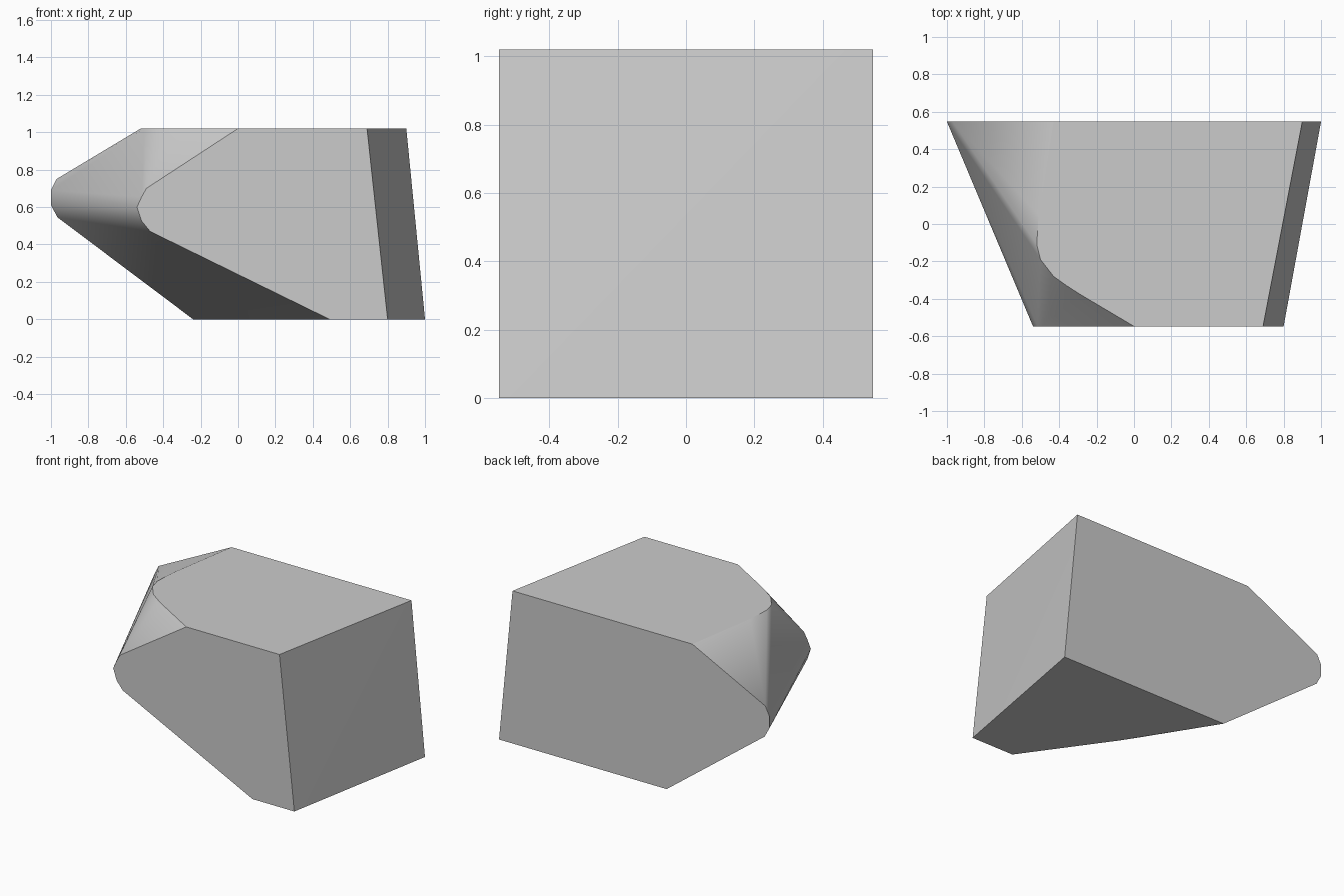
import bpy, bmesh, math

if "Cube" in bpy.data.objects:
    bpy.data.objects.remove(bpy.data.objects["Cube"])

H = 1.02      # block height
D = 0.547     # half depth

# front outline (x, z), clockwise from the top right
front = [(0.69, H), (0.0, H), (-0.49, 0.70), (-0.515, 0.655), (-0.54, 0.60),
         (-0.515, 0.525), (-0.47, 0.47), (0.49, 0), (0.80, 0)]
# back outline (x, z)
back = [(0.90, H), (-0.43, H), (-0.97, 0.75), (-1.0, 0.69), (-1.0, 0.61),
        (-0.965, 0.545), (-0.24, 0), (1.0, 0)]
# rounded shoulder along the top edge (x, y)
shoulder = [(-0.29, -0.375), (-0.36, -0.33), (-0.43, -0.28), (-0.50, -0.19),
            (-0.52, -0.11), (-0.51, 0.05)]

# faceted wedge block: convex skin over the two outlines and the shoulder
bm = bmesh.new()
for x, z in front:
    bm.verts.new((x, -D, z))
for x, z in back:
    bm.verts.new((x, D, z))
for x, y in shoulder:
    bm.verts.new((x, y, H))
bm.verts.new((0.11, -0.01, 0))  # slight bow of the lower edge

res = bmesh.ops.convex_hull(bm, input=bm.verts[:])
unused = [g for g in res["geom_interior"] + res["geom_unused"]
          if isinstance(g, bmesh.types.BMVert)]
bmesh.ops.delete(bm, geom=list(set(unused)), context='VERTS')
bmesh.ops.dissolve_limit(bm, angle_limit=math.radians(0.5),
                         verts=bm.verts[:], edges=bm.edges[:])
bmesh.ops.recalc_face_normals(bm, faces=bm.faces[:])

mesh = bpy.data.meshes.new("wedge_block")
bm.to_mesh(mesh)
bm.free()
block = bpy.data.objects.new("wedge_block", mesh)
bpy.context.collection.objects.link(block)

# soft shading across the rounded nose, sharp main edges
bpy.context.view_layer.objects.active = block
block.select_set(True)
bpy.ops.object.shade_smooth_by_angle(angle=math.radians(25))
